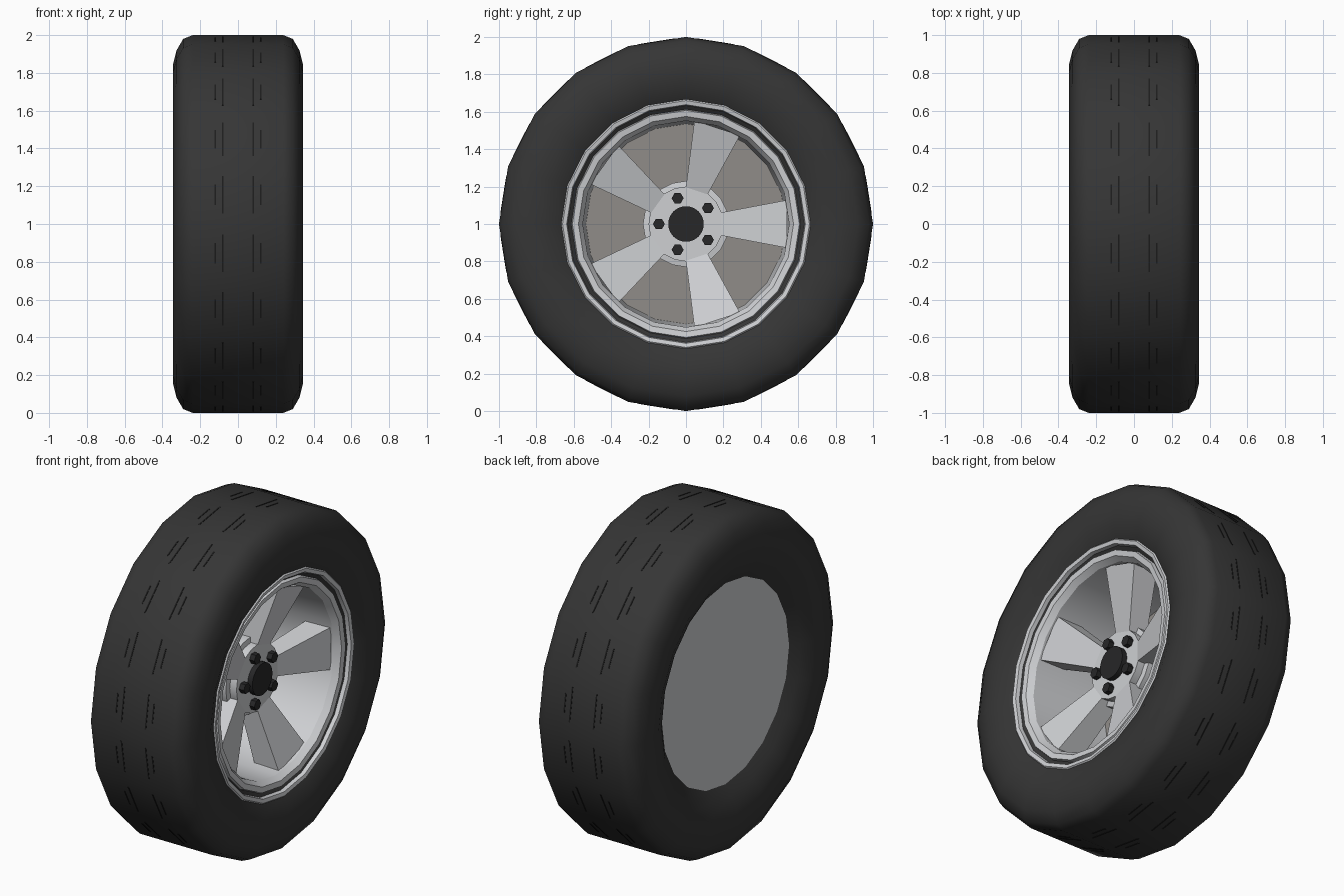
import bpy, bmesh
from math import pi, sin, cos, radians
from mathutils import Matrix, Vector

if "Cube" in bpy.data.objects:
    bpy.data.objects.remove(bpy.data.objects["Cube"], do_unlink=True)

SIDES = 20
CENTRE = Vector((0, 0, 1))


def material(name, r, g, b):
    m = bpy.data.materials.new(name)
    m.use_nodes = True
    m.diffuse_color = (r, g, b, 1)
    m.node_tree.nodes["Principled BSDF"].inputs["Base Color"].default_value = (r, g, b, 1)
    return m


rubber = material("dark rubber", .036, .036, .036)
groove = material("groove black", .012, .012, .012)
silver = material("silver metal", .62, .63, .65)
warm = material("warm grey plate", .28, .265, .25)
black = material("black hardware", .02, .02, .021)


def finish(name, bm, mat, angle=None):
    bmesh.ops.remove_doubles(bm, verts=bm.verts, dist=1e-5)
    bmesh.ops.recalc_face_normals(bm, faces=bm.faces)
    mesh = bpy.data.meshes.new(name)
    bm.to_mesh(mesh)
    bm.free()
    mesh.materials.append(mat)
    ob = bpy.data.objects.new(name, mesh)
    ob.location = CENTRE
    bpy.context.collection.objects.link(ob)
    if angle:
        bpy.ops.object.select_all(action='DESELECT')
        ob.select_set(True)
        bpy.context.view_layer.objects.active = ob
        bpy.ops.object.shade_smooth_by_angle(angle=radians(angle))
    return ob


def lathe(name, profile, mat, sides=SIDES, closed=True, angle=30, at=(0, 0)):
    """Spin (x, radius) points around the axle; at shifts the axis in y, z."""
    bm = bmesh.new()
    rings = []
    for i in range(sides):
        a = 2 * pi * i / sides
        rings.append([bm.verts.new((x, at[0] + r * cos(a), at[1] + r * sin(a)))
                      for x, r in profile])
    n = len(profile)
    for i in range(sides):
        p, q = rings[i], rings[(i + 1) % sides]
        for j in range(n if closed else n - 1):
            k = (j + 1) % n
            bm.faces.new((p[j], p[k], q[k], q[j]))
    return finish(name, bm, mat, angle)


def solid(name, x0, x1, r, mat, sides, angle=30, at=(0, 0)):
    return lathe(name, [(x0, 0), (x0, r), (x1, r), (x1, 0)], mat, sides, False, angle, at)


# Tyre, mirrored profile
half = [(.24, 1), (.29, .98), (.325, .92), (.345, .84), (.335, .74), (.30, .66), (.26, .60)]
lathe("tyre", half + [(-x, r) for x, r in reversed(half)], rubber, angle=40)

# Tread grooves: thin plates on the middle of every tread facet
bm = bmesh.new()
for i in range(SIDES):
    turn = Matrix.Rotation(2 * pi * (i + .5) / SIDES, 4, 'X')
    for side in (-1, 1):
        for x, length in ((.08, .2), (.12, .11)):
            place = turn @ Matrix.Translation((side * x, 0, cos(pi / SIDES)))
            bmesh.ops.create_cube(bm, size=1,
                                  matrix=place @ Matrix.Diagonal((.008, length, .004, 1)))
finish("tread_grooves", bm, groove)

# Rim with stepped lip and deep barrel
lathe("rim", [(.22, .655), (.295, .675), (.31, .66), (.305, .638), (.265, .63), (.26, .615),
              (.29, .607), (.285, .575), (.25, .552), (-.255, .535), (-.255, .59), (.2, .6)],
      silver)

# Back closing plates
solid("inner_plate", -.25, -.245, .56, warm, 32)
solid("back_plate", -.262, -.252, .605, silver, 32)

# Hub
lathe("hub", [(.13, 0), (.13, .2), (.085, .2), (.08, .23), (0, .23), (0, 0)],
      silver, closed=False)

# Five flaring, dished spokes
bm = bmesh.new()
for i in range(5):
    turn = Matrix.Rotation(2 * pi * i / 5, 4, 'X')
    ends = []
    for dist, width, front, back in ((.18, .06, .128, .01), (.54, .128, .24, .08)):
        ends.append([bm.verts.new(turn @ Vector((x, dist, w)))
                     for x, w in ((front, -width), (front, width), (back, width), (back, -width))])
    for end in ends:
        bm.faces.new(end)
    for j in range(4):
        k = (j + 1) % 4
        bm.faces.new((ends[0][j], ends[0][k], ends[1][k], ends[1][j]))
finish("spokes", bm, silver)

# Centre cap and hexagonal wheel nuts
solid("centre_cap", .12, .162, .095, black, 24)
for i in range(5):
    a = 2 * pi * (i + .5) / 5
    solid(f"wheel_nut_{i + 1}", .12, .162, .032, black, 6, None, (.145 * cos(a), .145 * sin(a)))
